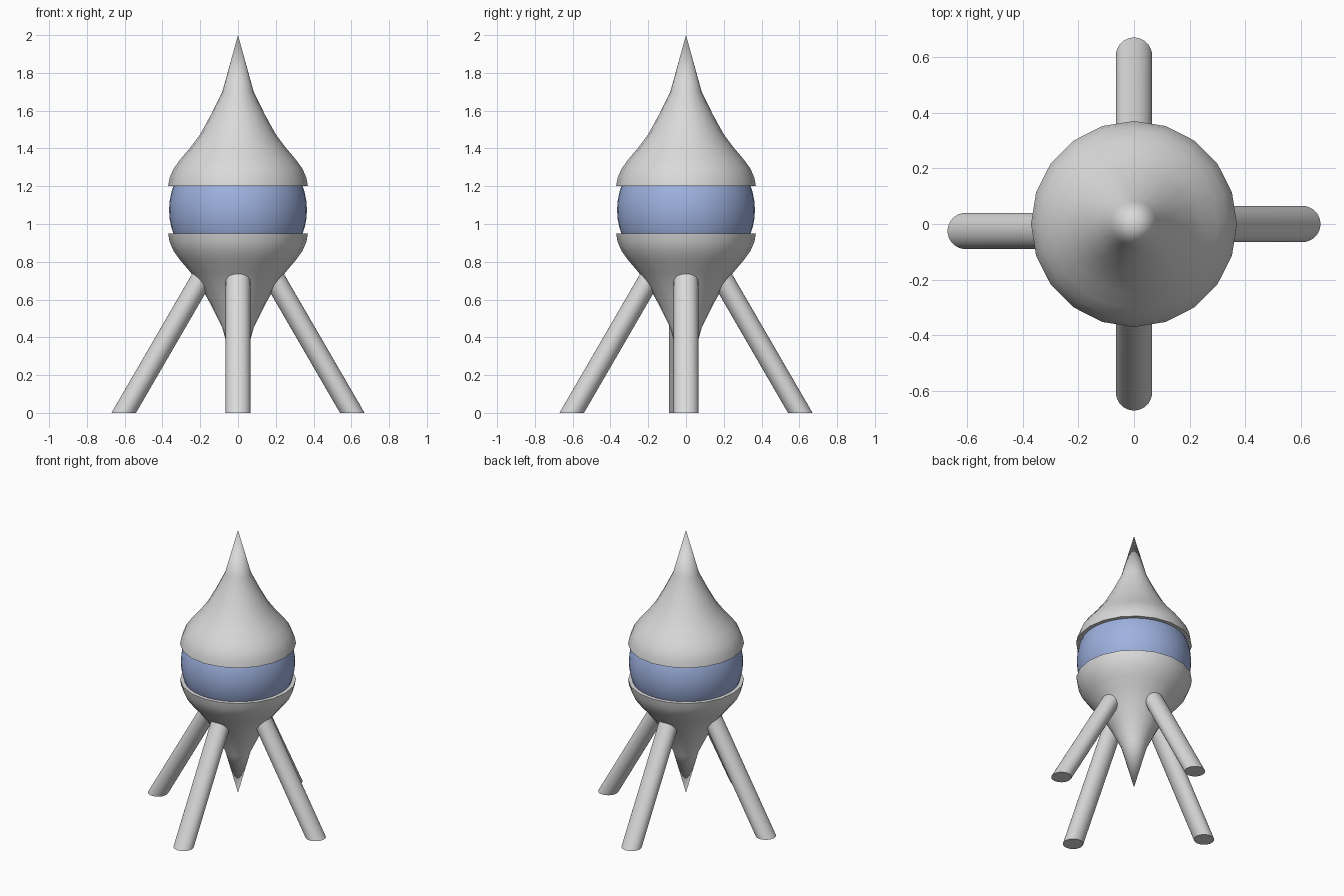
import bpy, bmesh, math
from mathutils import Matrix, Vector

if "Cube" in bpy.data.objects:
    bpy.data.objects.remove(bpy.data.objects["Cube"])

MID = 1.075      # height of the mirror plane between both caps
SIDES = 20


def material(name, rgb):
    m = bpy.data.materials.new(name)
    m.diffuse_color = (*rgb, 1)
    m.use_nodes = True
    m.node_tree.nodes["Principled BSDF"].inputs["Base Color"].default_value = m.diffuse_color
    return m


grey = material("light grey", (0.7, 0.7, 0.7))
blue = material("soft blue", (0.34, 0.44, 0.74))


def finish(name, bm, mat):
    bmesh.ops.recalc_face_normals(bm, faces=bm.faces)
    me = bpy.data.meshes.new(name)
    bm.to_mesh(me)
    bm.free()
    me.materials.append(mat)
    ob = bpy.data.objects.new(name, me)
    bpy.context.collection.objects.link(ob)
    bpy.ops.object.select_all(action='DESELECT')
    ob.select_set(True)
    bpy.context.view_layer.objects.active = ob
    bpy.ops.object.shade_smooth_by_angle(angle=math.radians(40))
    return ob


# Teardrop caps: one profile (radius, height above mid plane), mirrored for the bowl
PROFILE = [(0.37, 0.125), (0.362, 0.17), (0.34, 0.22), (0.303, 0.27),
           (0.252, 0.33), (0.2, 0.4), (0.142, 0.505), (0.083, 0.625)]


def cap(name, sign):
    bm = bmesh.new()
    rings = []
    for r, h in PROFILE:
        rings.append([bm.verts.new((r * math.cos(a), r * math.sin(a), MID + sign * h))
                      for a in (2 * math.pi * i / SIDES for i in range(SIDES))])
    tip = bm.verts.new((0, 0, MID + sign * 0.925))
    for i in range(SIDES):
        j = (i + 1) % SIDES
        for lo, hi in zip(rings, rings[1:]):
            bm.faces.new((lo[i], lo[j], hi[j], hi[i]))
        bm.faces.new((rings[-1][i], rings[-1][j], tip))
    bm.faces.new(rings[0])
    finish(name, bm, grey)


cap("upper_cap", 1)
cap("lower_bowl", -1)

# Globe held between the caps
bm = bmesh.new()
bmesh.ops.create_uvsphere(bm, u_segments=40, v_segments=24, radius=0.365,
                          matrix=Matrix.Translation((0, 0, MID)))
finish("globe", bm, blue)


# Splayed legs: round in horizontal section, so a sheared cylinder
def leg(name, angle, shift=0.0):
    top = 0.8
    bm = bmesh.new()
    bmesh.ops.create_cone(bm, cap_ends=True, segments=32, radius1=0.065,
                          radius2=0.065, depth=top,
                          matrix=Matrix.Translation((0, 0, top / 2)))
    for v in bm.verts:
        v.co.x += 0.605 - 0.58 * v.co.z
    bmesh.ops.rotate(bm, verts=bm.verts, cent=(0, 0, 0),
                     matrix=Matrix.Rotation(math.radians(angle), 3, 'Z'))
    bmesh.ops.translate(bm, verts=bm.verts, vec=Vector((0, shift, 0)))
    finish(name, bm, grey)


leg("right_leg", 0)
leg("back_leg", 90)
leg("left_leg", 180, -0.025)   # sits slightly off axis
leg("front_leg", 270)
